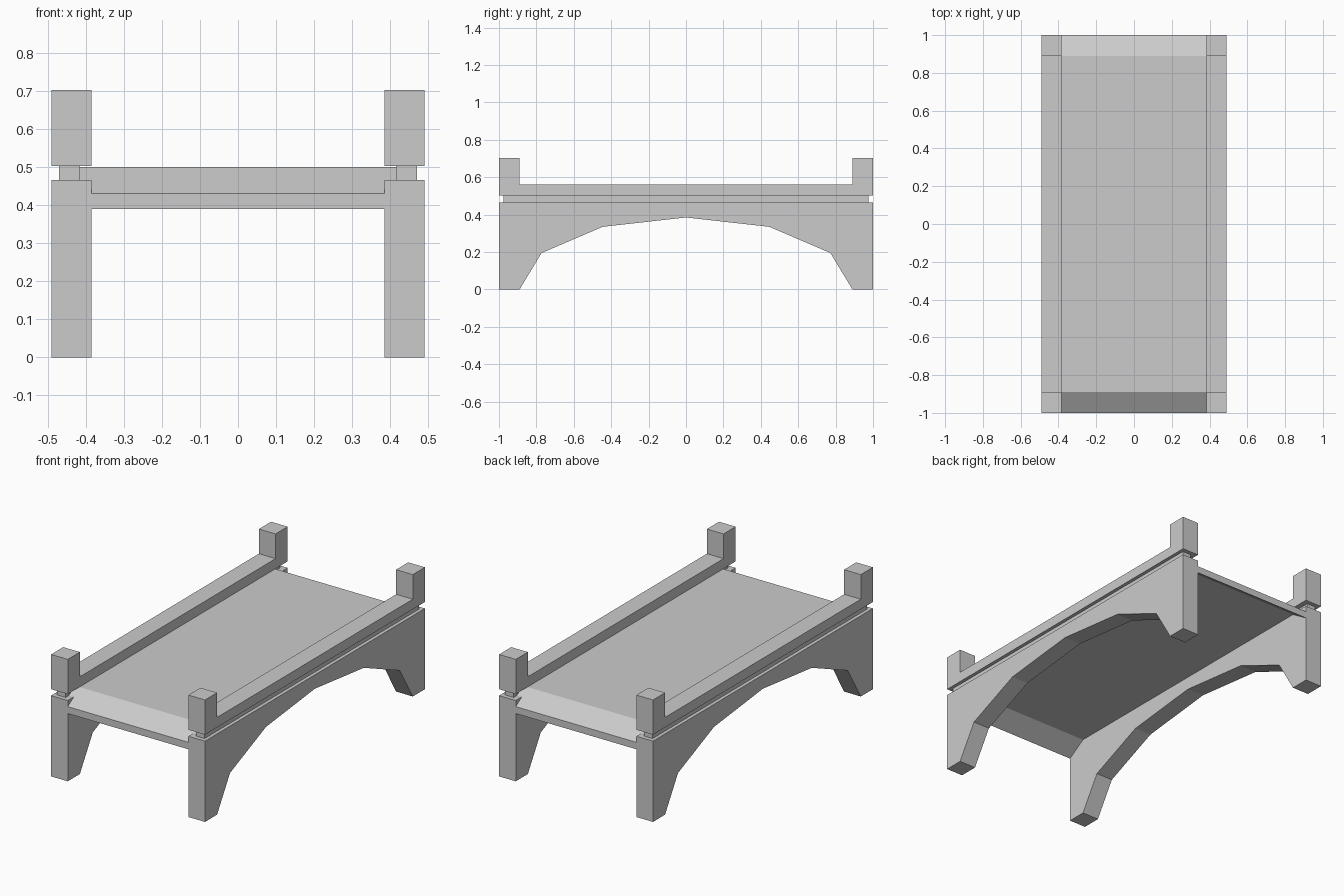
import bpy

if "Cube" in bpy.data.objects:
    bpy.data.objects.remove(bpy.data.objects["Cube"])


def extrude_profile(name, profile, x0, x1):
    """Extrude a closed (y, z) outline along x."""
    n = len(profile)
    verts = [(x, y, z) for x in (x0, x1) for y, z in profile]
    faces = [tuple(reversed(range(n))), tuple(range(n, 2 * n))]
    faces += [(i, (i + 1) % n, n + (i + 1) % n, n + i) for i in range(n)]
    mesh = bpy.data.meshes.new(name)
    mesh.from_pydata(verts, [], faces)
    mesh.update()
    obj = bpy.data.objects.new(name, mesh)
    bpy.context.collection.objects.link(obj)
    return obj


def mirrored_outline(half):
    """Complete a +y half outline with its mirror image across y = 0."""
    return half + [(-y, z) for y, z in reversed(half) if y != 0]


def mirror_x(obj):
    obj.modifiers.new("mirror", 'MIRROR').use_axis[0] = True


INNER, OUTER = 0.384, 0.49

# Arched side wall, standing on two feet
wall = mirrored_outline([(0, 0.385), (0.445, 0.335), (0.772, 0.195),
                         (0.89, 0), (1, 0), (1, 0.465)])
mirror_x(extrude_profile("side_arch", wall, INNER, OUTER))

# Recessed strip between wall and railing
strip = mirrored_outline([(0.975, 0.465), (0.975, 0.502)])
mirror_x(extrude_profile("recessed_strip", strip, 0.415, 0.47))

# Railing with raised end posts
rail = mirrored_outline([(1, 0.502), (1, 0.702), (0.89, 0.702), (0.89, 0.56)])
mirror_x(extrude_profile("railing", rail, INNER, OUTER))

# Thin deck with ramped ends
deck = [(-1, 0.39), (-0.89, 0.46), (0.89, 0.46), (1, 0.39),
        (1, 0.43), (0.89, 0.5), (-0.89, 0.5), (-1, 0.43)]
extrude_profile("deck", deck, -0.415, 0.415)
